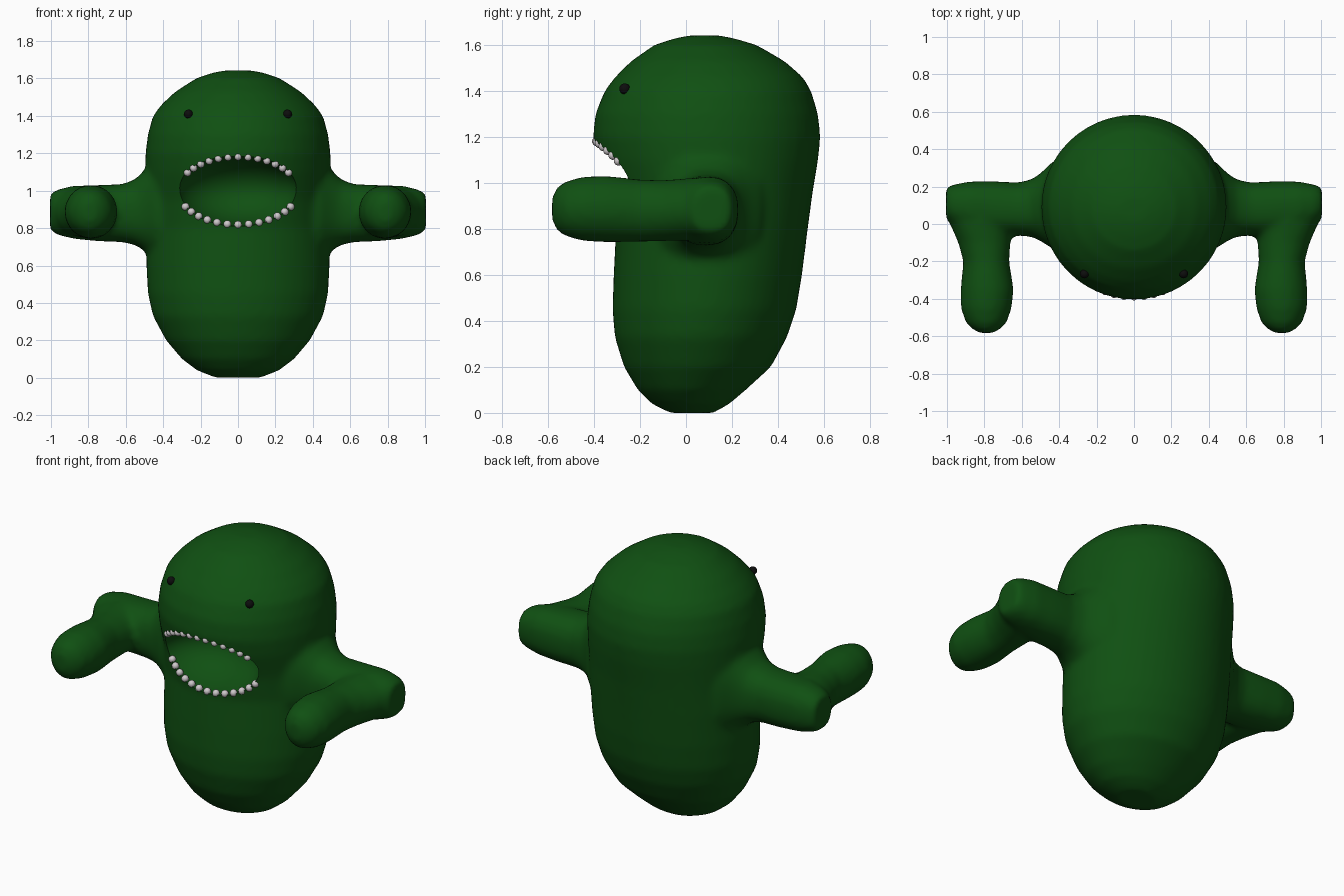
import bpy, bmesh, math
from mathutils import Vector

if "Cube" in bpy.data.objects:
    bpy.data.objects.remove(bpy.data.objects["Cube"])


def material(name, rgb):
    m = bpy.data.materials.new(name)
    m.diffuse_color = (*rgb, 1)
    m.use_nodes = True
    m.node_tree.nodes["Principled BSDF"].inputs["Base Color"].default_value = m.diffuse_color
    return m


GREEN = material("dark green", (0.005, 0.08, 0.006))
WHITE = material("tooth grey white", (0.62, 0.58, 0.6))
BLACK = material("eye black", (0.004, 0.004, 0.004))


def add_object(name, bm, mat):
    me = bpy.data.meshes.new(name)
    bm.to_mesh(me)
    bm.free()
    me.materials.append(mat)
    ob = bpy.data.objects.new(name, me)
    bpy.context.collection.objects.link(ob)
    return ob


def loft(bm, rings, u, v, power=2.0, n=48):
    """Closed tube through rings of (centre, radius along u, radius along v)."""
    u, v = Vector(u), Vector(v)
    loops = []
    for c, ru, rv in rings:
        loop = []
        for i in range(n):
            a = 2 * math.pi * i / n
            ca, sa = math.cos(a), math.sin(a)
            cu = math.copysign(abs(ca) ** (2 / power), ca)
            sv = math.copysign(abs(sa) ** (2 / power), sa)
            loop.append(bm.verts.new(Vector(c) + u * ru * cu + v * rv * sv))
        loops.append(loop)
    for a, b in zip(loops, loops[1:]):
        for i in range(n):
            j = (i + 1) % n
            bm.faces.new((a[i], a[j], b[j], b[i]))
    bm.faces.new(loops[0][::-1])
    bm.faces.new(loops[-1])


# body profile: z, half width, front y, back y
BODY = [(0.0, 0.12, -0.07, 0.12), (0.04, 0.22, -0.15, 0.19), (0.1, 0.30, -0.21, 0.26),
        (0.2, 0.385, -0.27, 0.37), (0.33, 0.455, -0.31, 0.44), (0.45, 0.482, -0.32, 0.48),
        (0.6, 0.49, -0.315, 0.505), (0.8, 0.49, -0.305, 0.53), (0.95, 0.49, -0.33, 0.55),
        (1.1, 0.495, -0.385, 0.575), (1.2, 0.495, -0.405, 0.585), (1.3, 0.482, -0.395, 0.575),
        (1.4, 0.455, -0.355, 0.545), (1.46, 0.41, -0.31, 0.51), (1.53, 0.335, -0.24, 0.43),
        (1.6, 0.225, -0.14, 0.31), (1.63, 0.14, -0.05, 0.21), (1.643, 0.07, 0.02, 0.14)]


def front_y(x, z):
    """Front surface of the body at x, z."""
    for a, b in zip(BODY, BODY[1:]):
        if a[0] <= z <= b[0]:
            t = (z - a[0]) / (b[0] - a[0])
            w, f, k = (p + (q - p) * t for p, q in zip(a[1:], b[1:]))
            return (f + k) / 2 - (k - f) / 2 * math.sqrt(max(0, 1 - (x / w) ** 2))


# body and both arms
bm = bmesh.new()
loft(bm, [((0, (f + k) / 2, z), w, (k - f) / 2) for z, w, f, k in BODY], (1, 0, 0), (0, 1, 0))
UPPER = [(0.28, 0.10, 0.90, 0.27, 0.29), (0.44, 0.10, 0.90, 0.23, 0.27), (0.50, 0.09, 0.895, 0.18, 0.215),
         (0.55, 0.085, 0.885, 0.152, 0.175), (0.62, 0.08, 0.88, 0.142, 0.155), (0.75, 0.085, 0.88, 0.143, 0.15),
         (0.88, 0.095, 0.885, 0.132, 0.142), (0.97, 0.105, 0.885, 0.105, 0.12), (1.005, 0.11, 0.885, 0.085, 0.095)]
FORE = [(0.10, 0.82, 0.885, 0.16, 0.135), (0.0, 0.82, 0.885, 0.165, 0.135), (-0.1, 0.80, 0.88, 0.14, 0.133),
        (-0.2, 0.79, 0.88, 0.123, 0.136), (-0.35, 0.785, 0.887, 0.142, 0.145), (-0.45, 0.79, 0.888, 0.136, 0.14),
        (-0.53, 0.79, 0.888, 0.108, 0.118), (-0.565, 0.79, 0.888, 0.07, 0.09), (-0.583, 0.79, 0.888, 0.035, 0.05)]
for s in (-1, 1):
    loft(bm, [((s * x, y, z), ry, rz) for x, y, z, ry, rz in UPPER], (0, 1, 0), (0, 0, 1), 2.4)
    loft(bm, [((s * x, y, z), rx, rz) for y, x, z, rx, rz in FORE], (1, 0, 0), (0, 0, 1))
bmesh.ops.recalc_face_normals(bm, faces=bm.faces)
body = add_object("body", bm, GREEN)

# mouth cutter
bm = bmesh.new()
bmesh.ops.create_uvsphere(bm, u_segments=48, v_segments=32, radius=1)
for v in bm.verts:
    v.co = Vector((v.co.x * 0.325, v.co.y * 0.30 - 0.33, v.co.z * 0.19 + 1.0))
cutter = add_object("mouth_cutter", bm, GREEN)
cutter.hide_render = True

# fuse the parts, soften the joints, cut the mouth
rem = body.modifiers.new("fuse", 'REMESH')
rem.mode = 'VOXEL'
rem.voxel_size = 0.02
smo = body.modifiers.new("soften", 'SMOOTH')
smo.factor, smo.iterations = 0.5, 6
cut = body.modifiers.new("mouth", 'BOOLEAN')
cut.operation, cut.object, cut.solver = 'DIFFERENCE', cutter, 'EXACT'
deps = bpy.context.evaluated_depsgraph_get()
mesh = bpy.data.meshes.new_from_object(body.evaluated_get(deps))
body.modifiers.clear()
body.data = mesh
mesh.materials.clear()
mesh.materials.append(GREEN)
for p in mesh.polygons:
    p.material_index = 0
bpy.data.objects.remove(cutter)


def beads(name, points, r, mat, scale_y=1.0):
    bm = bmesh.new()
    for p in points:
        vs = bmesh.ops.create_uvsphere(bm, u_segments=12, v_segments=8, radius=r)["verts"]
        for v in vs:
            v.co = Vector((v.co.x, v.co.y * scale_y, v.co.z)) + Vector(p)
    return add_object(name, bm, mat)


def rim(lo, hi, count):
    """Points along the mouth rim between two angles."""
    pts = []
    for i in range(count):
        a = math.radians(lo + (hi - lo) * i / (count - 1))
        x, z = 0.318 * math.cos(a), 1.0 + 0.182 * math.sin(a)
        pts.append((x, front_y(x, z) + 0.012, z))
    return pts


# teeth and eyes
parts = [body,
         beads("upper_teeth", rim(32, 148, 13), 0.02, WHITE),
         beads("lower_teeth", rim(208, 332, 13), 0.021, WHITE),
         beads("eyes", [(s * 0.265, front_y(0.265, 1.41) - 0.005, 1.41) for s in (-1, 1)], 0.024, BLACK)]

# shading
for ob in parts:
    bpy.ops.object.select_all(action='DESELECT')
    ob.select_set(True)
    bpy.context.view_layer.objects.active = ob
    bpy.ops.object.shade_smooth_by_angle(angle=math.radians(40))
